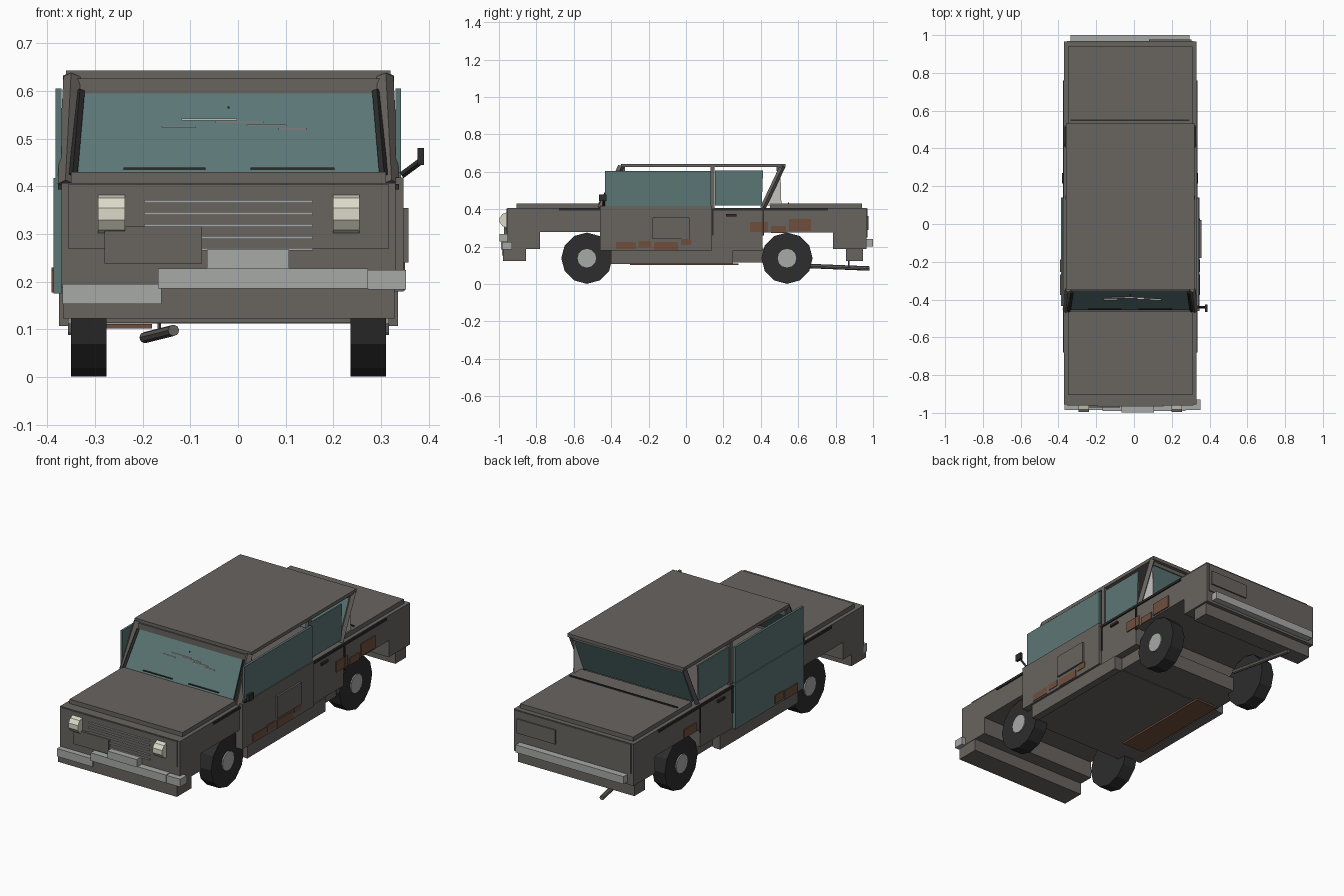
import bpy, bmesh, math
from mathutils import Vector

C = -0.02  # centre line of the car body


def material(name, rgb):
    m = bpy.data.materials.new(name)
    m.diffuse_color = (*rgb, 1)
    return m


BODY = material("grey_brown_paint", (0.14, 0.128, 0.117))
TEAL = material("teal_glass", (0.105, 0.18, 0.178))
CHROME = material("dull_chrome", (0.39, 0.40, 0.39))
RUST = material("rust", (0.16, 0.078, 0.048))
BLACK = material("black_trim", (0.025, 0.025, 0.025))
TYRE = material("tyre_rubber", (0.026, 0.026, 0.026))
CREAM = material("cream_lamp", (0.72, 0.70, 0.58))
PALE = material("pale_grey", (0.55, 0.55, 0.54))


def finish(name, bm, mat):
    bmesh.ops.recalc_face_normals(bm, faces=bm.faces)
    me = bpy.data.meshes.new(name)
    bm.to_mesh(me)
    bm.free()
    me.materials.append(mat)
    ob = bpy.data.objects.new(name, me)
    bpy.context.collection.objects.link(ob)
    return ob


def box(name, x, y, z, mat):
    bm = bmesh.new()
    bmesh.ops.create_cube(bm, size=1)
    for v in bm.verts:
        v.co = [(r[0] + r[1]) / 2 + c * (r[1] - r[0]) for c, r in zip(v.co, (x, y, z))]
    return finish(name, bm, mat)


def extrude(name, pts, x, mat):
    """Side profile of (y, z) points swept from x[0] to x[1]."""
    bm = bmesh.new()
    f = bm.faces.new([bm.verts.new((x[0], *p)) for p in pts])
    new = bmesh.ops.extrude_face_region(bm, geom=[f])["geom"]
    for v in new:
        if isinstance(v, bmesh.types.BMVert):
            v.co.x = x[1]
    return finish(name, bm, mat)


def beam(name, a, b, r, mat, sides=4):
    a, b = Vector(a), Vector(b)
    bm = bmesh.new()
    bmesh.ops.create_cone(bm, cap_ends=True, segments=sides, radius1=r, radius2=r, depth=(b - a).length)
    ob = finish(name, bm, mat)
    ob.location = (a + b) / 2
    ob.rotation_euler = (b - a).to_track_quat('Z', 'Y').to_euler()
    return ob


def pane(name, rows, mat, t=0.008):
    """Slanted pane from two rows (half width, y, z), thickened along y."""
    bm = bmesh.new()
    (w0, y0, z0), (w1, y1, z1) = rows
    quad = [(C - w0, y0, z0), (C + w0, y0, z0), (C + w1, y1, z1), (C - w1, y1, z1)]
    front = [bm.verts.new(p) for p in quad]
    back = [bm.verts.new((p[0], p[1] + t, p[2])) for p in quad]
    bm.faces.new(front)
    bm.faces.new(back)
    for i in range(4):
        j = (i + 1) % 4
        bm.faces.new((front[i], front[j], back[j], back[i]))
    return finish(name, bm, mat)


# Body shell with wheel arches cut into the profile
extrude("body_shell", [(-0.955, 0.407), (-0.955, 0.187), (-0.78, 0.187), (-0.78, 0.278), (-0.46, 0.278),
                       (-0.46, 0.18), (-0.40, 0.18), (-0.40, 0.112), (0.25, 0.112), (0.25, 0.18), (0.41, 0.18),
                       (0.41, 0.275), (0.786, 0.275), (0.786, 0.187), (0.965, 0.187), (0.965, 0.407)],
        (-0.37, 0.33), BODY)
box("front_valance", (-0.367, 0.328), (-0.978, -0.855), (0.123, 0.187), BODY)
box("rear_valance", (-0.36, 0.32), (0.855, 0.945), (0.123, 0.19), BODY)
box("hood", (-0.35, 0.31), (-0.905, -0.46), (0.40, 0.43), BODY)
box("trunk_lid", (-0.35, 0.31), (0.45, 0.94), (0.40, 0.43), BODY)
box("trunk_seam", (-0.335, 0.295), (0.545, 0.552), (0.43, 0.436), BLACK)
box("front_panel", (-0.356, 0.316), (-0.96, -0.95), (0.27, 0.404), BODY)
box("rear_panel", (-0.356, 0.316), (0.96, 0.97), (0.25, 0.404), BODY)
box("floor", (-0.33, 0.29), (-0.45, 0.45), (0.115, 0.19), BODY)
box("floor_rust", (-0.31, -0.18), (-0.30, 0.28), (0.102, 0.111), RUST)
for s in (-1, 1):
    x = C + s * 0.335
    box("sill", (x - 0.02, x + 0.02), (-0.40, 0.25), (0.107, 0.18), BODY)

# Roof and pillars
box("roof", (-0.36, 0.32), (-0.348, 0.533), (0.625, 0.643), BODY)
box("windscreen_header", (-0.35, 0.31), (-0.355, -0.325), (0.587, 0.626), BODY)
box("rear_header", (-0.34, 0.30), (0.485, 0.515), (0.605, 0.626), BODY)
for s in (-1, 1):
    x = C + s * 0.332
    beam("front_pillar", (x + s * 0.008, -0.455, 0.405), (x - s * 0.004, -0.345, 0.63), 0.018, BODY)
    box("centre_pillar", (x - 0.01, x + 0.01), (0.13, 0.152), (0.40, 0.63), BODY)
    beam("rear_pillar", (x, 0.41, 0.405), (x, 0.518, 0.632), 0.015, BODY)
    beam("windscreen_edge", (C + s * 0.325, -0.462, 0.425), (C + s * 0.31, -0.362, 0.60), 0.009, BLACK)

# Glass
pane("windscreen", [(0.325, -0.455, 0.425), (0.308, -0.355, 0.595)], TEAL)
pane("rear_window", [(0.32, 0.42, 0.42), (0.318, 0.505, 0.612)], TEAL)
for s in (-1, 1):
    x = C + s * 0.356
    box("front_door_glass", (x - 0.006, x + 0.006), (-0.433, 0.134), (0.415, 0.605), TEAL)
    x = C + s * 0.335
    extrude("rear_door_glass", [(0.155, 0.42), (0.405, 0.42), (0.412, 0.608), (0.155, 0.608)],
            (x - 0.004, x + 0.004), TEAL)
extrude("quarter_panel_light", [(0.42, 0.42), (0.51, 0.42), (0.505, 0.60)], (0.298, 0.302), PALE)

# Doors: the left one is a mismatched replacement
box("right_door", (0.33, 0.347), (-0.46, 0.14), (0.18, 0.418), BODY)
box("left_door", (-0.387, -0.37), (-0.433, 0.14), (0.175, 0.417), TEAL)
box("door_patch", (0.347, 0.357), (-0.18, 0.02), (0.24, 0.355), BODY)
for s in (-1, 1):
    x = C + s * 0.352
    box("side_trim", (x - 0.005, x + 0.005), (-0.68, 0.76), (0.393, 0.405), BLACK)
    box("rear_door_handle", (x - 0.008, x + 0.008), (0.215, 0.27), (0.362, 0.374), BLACK)
    for y in (0.14, 0.41):
        box("door_gap", (x - 0.004, x + 0.004), (y, y + 0.007), (0.26, 0.40), BLACK)

# Rust patches
DOOR_RUST = [(-0.375, -0.267, 0.187, 0.225), (-0.255, -0.187, 0.196, 0.23),
             (-0.17, -0.043, 0.182, 0.225), (-0.027, 0.03, 0.208, 0.24)]
WING_RUST = [(0.342, 0.438, 0.278, 0.332), (0.455, 0.535, 0.273, 0.31), (0.55, 0.668, 0.283, 0.348)]
for a, b, lo, hi in DOOR_RUST:
    box("door_rust", (0.344, 0.350), (a, b), (lo, hi), RUST)
for a, b, lo, hi in WING_RUST:
    box("wing_rust", (0.328, 0.336), (a, b), (lo, hi), RUST)
for a, b, lo, hi in DOOR_RUST[:2]:
    box("left_door_rust", (-0.391, -0.384), (a, b), (lo - 0.01, hi), RUST)
box("left_wing_rust", (-0.376, -0.368), (0.45, 0.55), (0.28, 0.325), RUST)

# Wheels
for s in (-1, 1):
    for y in (-0.53, 0.54):
        x = C + s * 0.293
        beam("tyre", (x - 0.037, y, 0.138), (x + 0.037, y, 0.138), 0.137, TYRE, 12)
        beam("hub_cap", (x + s * 0.03, y, 0.138), (x + s * 0.043, y, 0.138), 0.05, CHROME, 12)

# Front end
for x in (-0.265, 0.227):
    beam("headlight", (x - 0.028, -0.957, 0.342), (x + 0.028, -0.957, 0.342), 0.041, CREAM, 10)
for i in range(5):
    z = 0.368 - i * 0.025
    box("grille_bar", (-0.197, 0.157), (-0.966, -0.955), (z - 0.003, z + 0.003), CHROME)
box("front_patch", (-0.28, -0.075), (-0.972, -0.955), (0.238, 0.316), BODY)
box("front_plate", (-0.065, 0.107), (-0.997, -0.955), (0.228, 0.268), CHROME)
box("front_bumper", (-0.168, 0.272), (-0.99, -0.955), (0.186, 0.228), CHROME)
box("bumper_end", (0.272, 0.352), (-0.985, -0.93), (0.184, 0.225), CHROME)
box("dropped_bumper", (-0.368, -0.16), (-0.984, -0.955), (0.153, 0.195), CHROME)

# Rear end
box("rear_bumper", (-0.335, 0.295), (0.96, 1.0), (0.20, 0.24), CHROME)
box("rear_plate", (0.08, 0.305), (0.965, 0.977), (0.29, 0.365), BODY)
beam("exhaust_pipe", (-0.135, 0.62, 0.098), (-0.195, 0.98, 0.083), 0.012, BODY, 8)
beam("exhaust_hanger", (-0.165, 0.87, 0.09), (-0.165, 0.87, 0.13), 0.004, BODY)

# Mirror
beam("mirror_arm", (0.343, -0.44, 0.423), (0.382, -0.44, 0.452), 0.007, BLACK)
box("mirror", (0.376, 0.39), (-0.465, -0.425), (0.445, 0.48), BLACK)


# Cracks and wipers lie just in front of the slanted windscreen
def on_glass(name, x, z, h, mat):
    y = -0.455 + (z - 0.425) * 0.1 / 0.17
    box(name, x, (y - 0.005, y + 0.002), (z - h, z + h), mat)


for a, b, z in [(-0.118, -0.002, 0.54), (-0.048, 0.054, 0.535), (0.018, 0.102, 0.528),
                (0.085, 0.144, 0.52), (-0.16, -0.088, 0.525)]:
    on_glass("glass_crack", (a, b), z, 0.0018, PALE)
for a, b in [(-0.24, -0.068), (0.026, 0.202)]:
    on_glass("wiper", (a, b), 0.437, 0.0025, BLACK)
on_glass("glass_chip", (-0.022, -0.018), 0.565, 0.002, BLACK)
